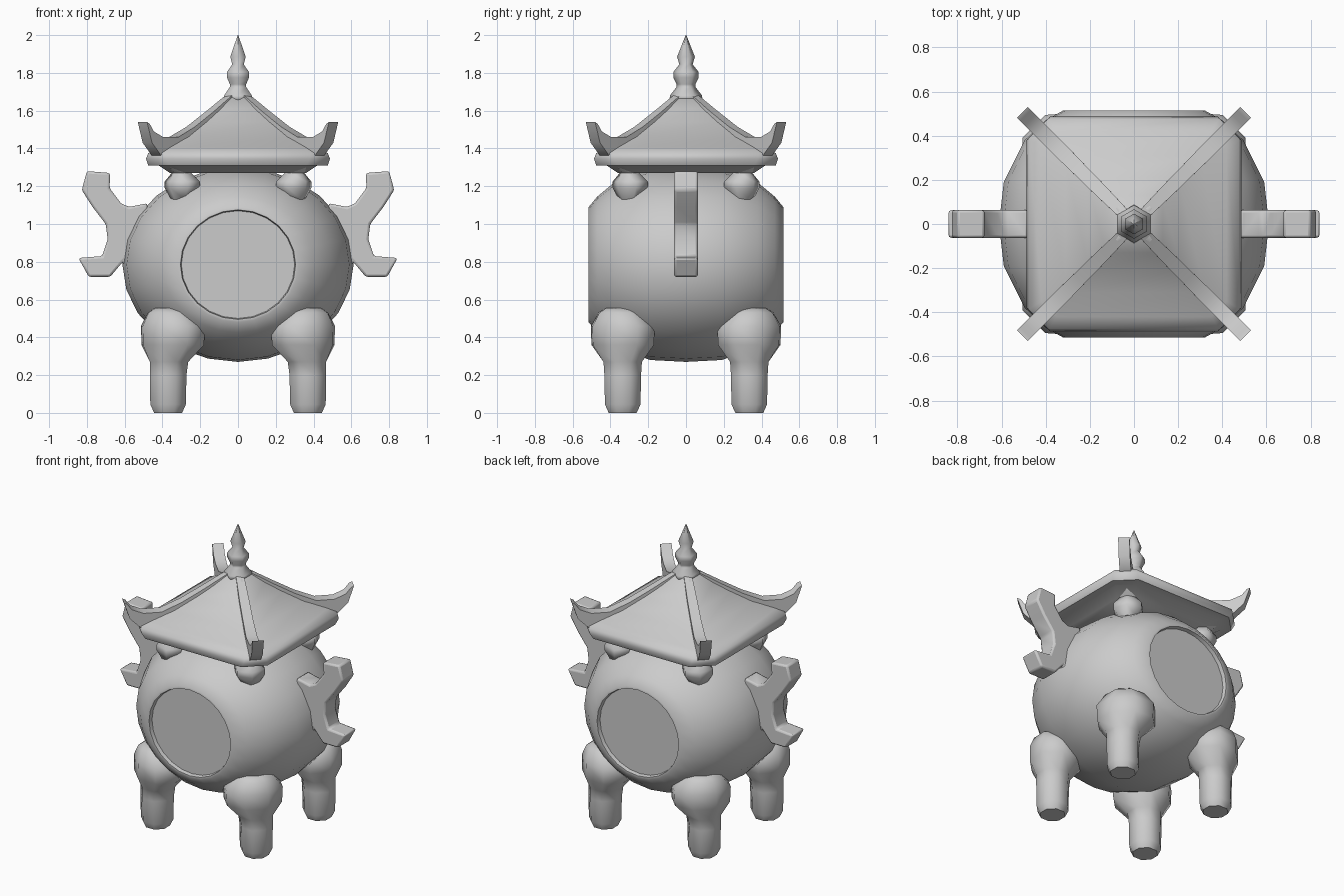
import bpy, bmesh, math
from mathutils import Vector

if "Cube" in bpy.data.objects:
    bpy.data.objects.remove(bpy.data.objects["Cube"], do_unlink=True)

stone = bpy.data.materials.new("grey_stone")
stone.use_nodes = True
stone.diffuse_color = (0.6, 0.6, 0.6, 1)
bsdf = next(n for n in stone.node_tree.nodes if n.type == "BSDF_PRINCIPLED")
bsdf.inputs["Base Color"].default_value = (0.6, 0.6, 0.6, 1)
bsdf.inputs["Roughness"].default_value = 0.8

DIAG = math.sqrt(0.5)
CORNERS = [("front_right", -1, -1), ("front_left", 1, -1),
           ("back_right", -1, 1), ("back_left", 1, 1)]


def loft(name, rings, angle=45):
    """Skin a row of equal-length point rings and cap both ends."""
    bm = bmesh.new()
    loops = [[bm.verts.new(p) for p in ring] for ring in rings]
    n = len(loops[0])
    for a, b in zip(loops, loops[1:]):
        for i in range(n):
            j = (i + 1) % n
            bm.faces.new((a[i], a[j], b[j], b[i]))
    bm.faces.new(loops[0])
    bm.faces.new(loops[-1])
    bmesh.ops.recalc_face_normals(bm, faces=bm.faces)
    mesh = bpy.data.meshes.new(name)
    bm.to_mesh(mesh)
    bm.free()
    mesh.materials.append(stone)
    obj = bpy.data.objects.new(name, mesh)
    bpy.context.collection.objects.link(obj)
    bpy.ops.object.select_all(action="DESELECT")
    obj.select_set(True)
    bpy.context.view_layer.objects.active = obj
    bpy.ops.object.shade_smooth_by_angle(angle=math.radians(angle))
    return obj


def ellipse(n, a, b, phase=0.0):
    return [(a * math.cos(phase + math.tau * i / n),
             b * math.sin(phase + math.tau * i / n)) for i in range(n)]


def post(name, sx, sy, stations, n=8):
    """Corner post; stations are x, y, z, half width across, half depth outward."""
    out, side = Vector((sx, sy, 0)) * DIAG, Vector((-sy, sx, 0)) * DIAG
    rings = []
    for x, y, z, w, d in stations:
        c = Vector((sx * x, sy * y, z))
        rings.append([c + side * u + out * v
                      for u, v in ellipse(n, w, d, math.pi / n)])
    return loft(name, rings, 60)


# Round vessel with a recessed round opening on the front and back
half = [(0.49, 0.30, 0.285), (0.515, 0.305, 0.29), (0.515, 0.32, 0.305),
        (0.47, 0.40, 0.36), (0.38, 0.495, 0.435), (0.19, 0.59, 0.505)]
profile = half + [(0, 0.612, 0.515)] + [(-y, a, b) for y, a, b in reversed(half)]
loft("vessel", [[(u, y, 0.785 + v) for u, v in ellipse(24, a, b)]
                for y, a, b in profile], 50)

# Concave four-sided roof with cut corners and a thick eave
roof = [(0.36, 0.27, 1.27), (0.42, 0.33, 1.31), (0.475, 0.36, 1.31),
        (0.487, 0.38, 1.345), (0.475, 0.385, 1.375), (0.42, 0.35, 1.405),
        (0.31, 0.27, 1.46), (0.21, 0.18, 1.54), (0.13, 0.11, 1.61),
        (0.07, 0.06, 1.67)]
loft("roof", [[(d, -w, z), (d, w, z), (w, d, z), (-w, d, z),
               (-d, w, z), (-d, -w, z), (-w, -d, z), (w, -d, z)]
              for d, w, z in roof])

# Pointed hexagonal finial of stacked beads
finial = [(0.045, 1.635), (0.087, 1.66), (0.085, 1.68), (0.05, 1.725),
          (0.05, 1.74), (0.067, 1.775), (0.067, 1.805), (0.035, 1.845),
          (0.047, 1.885), (0.002, 2.0)]
loft("finial", [[(u, v, z) for u, v in ellipse(6, r, r, math.pi / 6)]
                for r, z in finial], 65)

# Ridge section: top offset and height, bottom offset and height, half width
ridge = [(0.05, 1.68, 0.04, 1.62, 0.025), (0.15, 1.595, 0.14, 1.52, 0.03),
         (0.25, 1.515, 0.24, 1.43, 0.032), (0.34, 1.46, 0.37, 1.33, 0.035),
         (0.42, 1.46, 0.43, 1.36, 0.035), (0.47, 1.49, 0.48, 1.43, 0.035),
         (0.492, 1.53, 0.506, 1.54, 0.035)]
leg = [(0.37, 0.335, 0, 0.08, 0.08), (0.37, 0.335, 0.045, 0.102, 0.102),
       (0.37, 0.335, 0.2, 0.105, 0.105), (0.365, 0.335, 0.27, 0.11, 0.11),
       (0.345, 0.335, 0.36, 0.185, 0.165), (0.345, 0.335, 0.46, 0.19, 0.165),
       (0.36, 0.345, 0.53, 0.13, 0.12), (0.36, 0.345, 0.555, 0.09, 0.08)]
bracket = [(0.30, 0.30, 1.13, 0.06, 0.05), (0.295, 0.295, 1.19, 0.1, 0.09),
           (0.295, 0.295, 1.225, 0.1, 0.09), (0.30, 0.30, 1.27, 0.055, 0.05),
           (0.35, 0.35, 1.33, 0.045, 0.05), (0.38, 0.38, 1.38, 0.04, 0.05)]

# Upturned ridges, eave brackets and legs at the four corners
for label, sx, sy in CORNERS:
    side = Vector((-sy, sx, 0)) * DIAG
    rings = []
    for st, zt, sb, zb, w in ridge:
        top, low = Vector((sx * st, sy * st, zt)), Vector((sx * sb, sy * sb, zb))
        rings.append([top - side * w, top + side * w, low + side * w, low - side * w])
    loft(label + "_ridge", rings)
    post(label + "_bracket", sx, sy, bracket, 6)
    post(label + "_leg", sx, sy, leg)

# Forked side handles cut from a flat outline
outline = [(0.48, 1.11), (0.577, 1.09), (0.62, 1.11), (0.68, 1.19),
           (0.677, 1.27), (0.80, 1.28), (0.827, 1.18), (0.77, 1.09),
           (0.70, 1.0), (0.69, 0.92), (0.72, 0.83), (0.845, 0.82),
           (0.79, 0.72), (0.677, 0.72), (0.61, 0.80), (0.57, 0.68), (0.48, 0.7)]
for label, s in (("right", -1), ("left", 1)):
    handle = loft(label + "_handle", [[(s * x, y, z) for x, z in outline]
                                      for y in (-0.063, 0.063)])
    bevel = handle.modifiers.new("soft_edges", "BEVEL")
    bevel.width = 0.012
    bevel.segments = 2
